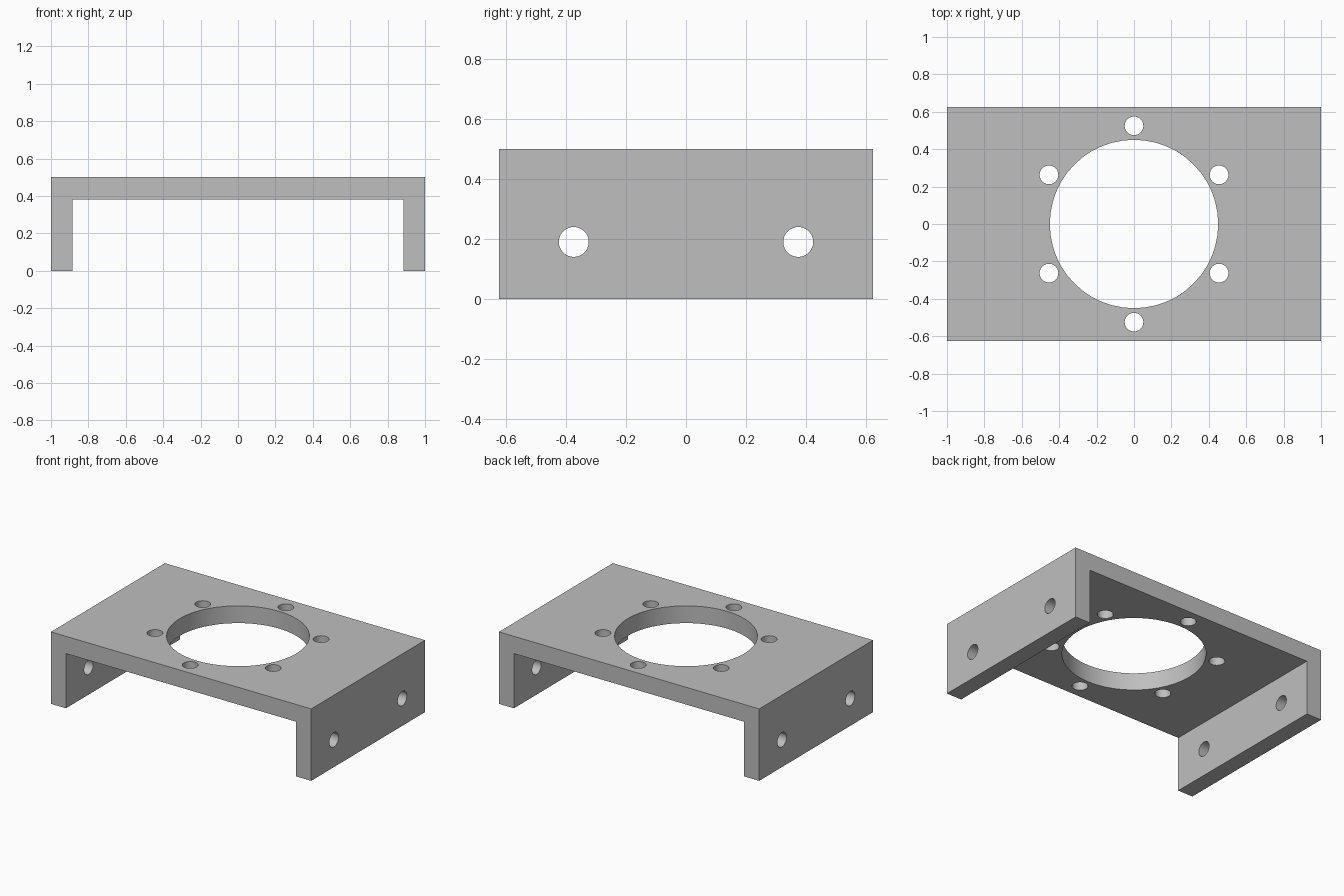
import bpy
import bmesh
from math import cos, sin, pi, radians
from mathutils import Matrix, Vector

cube = bpy.data.objects.get("Cube")
if cube:
    bpy.data.objects.remove(cube, do_unlink=True)

# Dimensions
HALF_X, HALF_Y, HEIGHT = 1.0, 0.625, 0.5
INNER_X, INNER_Z = 0.885, 0.38
BORE_R, BOLT_R, BOLT_CIRCLE = 0.45, 0.05, 0.525

grey = bpy.data.materials.new("plain grey")
grey.use_nodes = True
colour = (0.52, 0.52, 0.52, 1)
grey.diffuse_color = colour
grey.node_tree.nodes["Principled BSDF"].inputs["Base Color"].default_value = colour


def make_object(name, bm):
    bmesh.ops.recalc_face_normals(bm, faces=bm.faces)
    mesh = bpy.data.meshes.new(name)
    bm.to_mesh(mesh)
    bm.free()
    mesh.materials.append(grey)
    obj = bpy.data.objects.new(name, mesh)
    bpy.context.collection.objects.link(obj)
    return obj


def add_drill(bm, centre, radius, length, segments, turn=Matrix()):
    bmesh.ops.create_cone(bm, cap_ends=True, segments=segments,
                          radius1=radius, radius2=radius, depth=length,
                          matrix=Matrix.Translation(centre) @ turn)


# Channel bracket: U profile extruded along y
half = [(HALF_X, HEIGHT), (HALF_X, 0), (INNER_X, 0), (INNER_X, INNER_Z)]
profile = half + [(-x, z) for x, z in reversed(half)]
bm = bmesh.new()
face = bm.faces.new([bm.verts.new((x, -HALF_Y, z)) for x, z in profile])
grown = bmesh.ops.extrude_face_region(bm, geom=[face], use_keep_orig=True)
verts = [v for v in grown["geom"] if isinstance(v, bmesh.types.BMVert)]
bmesh.ops.translate(bm, verts=verts, vec=Vector((0, 2 * HALF_Y, 0)))
bracket = make_object("mounting_bracket", bm)

# Cutter: central bore, ring of bolt holes, side wall holes
bm = bmesh.new()
add_drill(bm, (0, 0, HEIGHT), BORE_R, 0.6, 48)
for i in range(6):
    a = pi / 2 + i * pi / 3
    add_drill(bm, (BOLT_CIRCLE * cos(a), BOLT_CIRCLE * sin(a), HEIGHT), BOLT_R, 0.6, 32)
sideways = Matrix.Rotation(pi / 2, 4, 'Y')
for side in (-1, 1):
    for y in (-0.375, 0.375):
        add_drill(bm, (side * HALF_X, y, 0.19), BOLT_R, 0.5, 32, sideways)
cutter = make_object("hole_cutter", bm)
cutter.hide_render = True

# Drill the holes and discard the cutter
drill = bracket.modifiers.new("holes", 'BOOLEAN')
drill.operation = 'DIFFERENCE'
drill.solver = 'EXACT'
drill.object = cutter
bpy.ops.object.select_all(action='DESELECT')
bracket.select_set(True)
bpy.context.view_layer.objects.active = bracket
bpy.ops.object.modifier_apply(modifier=drill.name)
bpy.data.objects.remove(cutter, do_unlink=True)
bpy.ops.object.shade_smooth_by_angle(angle=radians(30))
